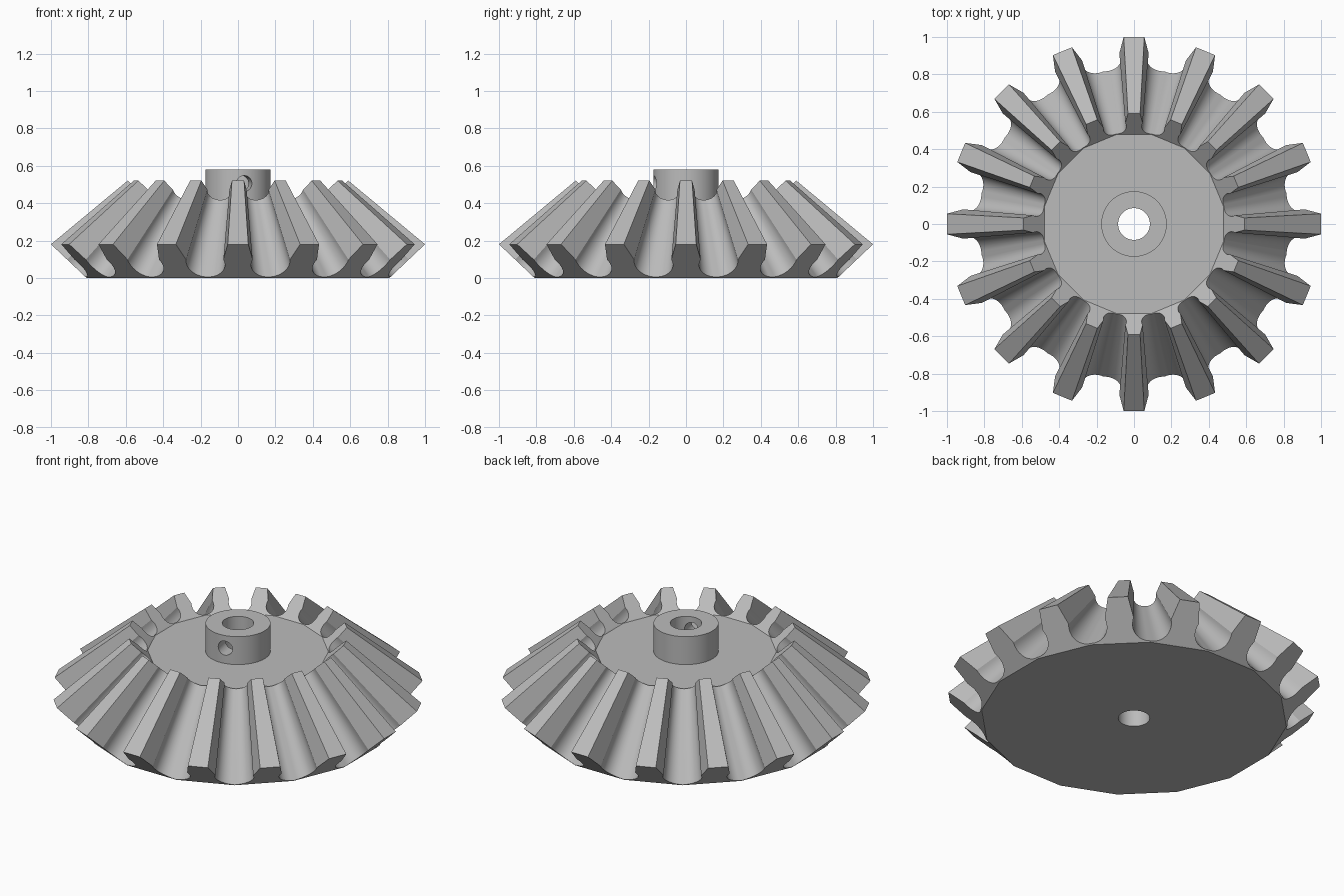
import bpy, bmesh, math
from mathutils import Matrix, Vector

if "Cube" in bpy.data.objects:
    bpy.data.objects.remove(bpy.data.objects["Cube"], do_unlink=True)

TEETH = 16
HALF = math.pi / TEETH
APEX = 1.01                      # height where all tooth lines meet
INNER = 0.59                     # inner end scale about the apex
BASE_R, TIP_R, TIP_Z = 0.81, 1.0, 0.18
SLANT = math.hypot(TIP_R - BASE_R, TIP_Z)
ROOT_RADIUS = 0.107

steel = bpy.data.materials.new("steel_grey")
steel.use_nodes = True
steel.diffuse_color = (0.5, 0.5, 0.5, 1)
steel.node_tree.nodes["Principled BSDF"].inputs["Base Color"].default_value = (0.5, 0.5, 0.5, 1)


def add_object(name, bm):
    bmesh.ops.recalc_face_normals(bm, faces=bm.faces)
    mesh = bpy.data.meshes.new(name)
    bm.to_mesh(mesh)
    bm.free()
    mesh.materials.append(steel)
    obj = bpy.data.objects.new(name, mesh)
    bpy.context.collection.objects.link(obj)
    return obj


def cylinder(name, radius, depth, matrix, segments=64):
    bm = bmesh.new()
    bmesh.ops.create_cone(bm, cap_ends=True, segments=segments, radius1=radius,
                          radius2=radius, depth=depth, matrix=matrix)
    return add_object(name, bm)


def activate(obj):
    bpy.ops.object.select_all(action='DESELECT')
    obj.select_set(True)
    bpy.context.view_layer.objects.active = obj


def cut(obj, cutter):
    activate(obj)
    mod = obj.modifiers.new("cut", 'BOOLEAN')
    mod.operation, mod.solver, mod.object = 'DIFFERENCE', 'EXACT', cutter
    bpy.ops.object.modifier_apply(modifier=mod.name)


# Half tooth profile: (radius, sideways offset, height), from root to tip
def half_profile():
    pts = []
    centre = 0.03 * SLANT + ROOT_RADIUS
    for i in range(13):
        a = math.radians(105) * i / 12
        s = (centre - ROOT_RADIUS * math.cos(a)) / SLANT
        r = BASE_R + (TIP_R - BASE_R) * s
        pts.append((r, r * math.tan(HALF) - ROOT_RADIUS * math.sin(a), TIP_Z * s))
    return pts + [(TIP_R, 0.055, TIP_Z)]


half = half_profile()
tooth = [(r, -u, z) for r, u, z in half] + half[:0:-1]   # next tooth supplies the last root


def ring(bm, scale, points):
    verts = []
    for k in range(TEETH):
        turn = Matrix.Rotation(2 * HALF * k, 3, 'Z')
        for r, u, z in points:
            p = turn @ Vector((r * scale, u * scale, APEX - (APEX - z) * scale))
            verts.append(bm.verts.new(p))
    return verts


# Gear body: the tooth outline lofted toward the apex
bm = bmesh.new()
corner = [(BASE_R, -BASE_R * math.tan(HALF), 0)]
n = len(tooth)
outlines = []
for scale in (1, INNER):
    outline, rim = ring(bm, scale, tooth), ring(bm, scale, corner)
    bm.faces.new(rim)
    for k in range(TEETH):
        end = [outline[(k * n + i) % len(outline)] for i in range(n + 1)]
        bm.faces.new(end + [rim[(k + 1) % TEETH], rim[k]])
    outlines.append(outline)
outer, inner = outlines
for i in range(len(outer)):
    j = (i + 1) % len(outer)
    bm.faces.new((outer[i], outer[j], inner[j], inner[i]))
gear = add_object("gear_body", bm)

# Hub collar
hub = cylinder("hub_collar", 0.175, 0.18, Matrix.Translation((0, 0, 0.49)))

# Shaft bore and set screw hole, the hole lined up with a gap between teeth
bore = cylinder("bore_cutter", 0.085, 2, Matrix.Identity(4))
screw = cylinder("screw_cutter", 0.042, 0.25,
                 Matrix.Rotation(HALF, 4, 'Z') @ Matrix.Translation((0, -0.145, 0.505))
                 @ Matrix.Rotation(math.pi / 2, 4, 'X'), 32)
cut(gear, bore)
cut(hub, bore)
cut(hub, screw)
for cutter in (bore, screw):
    bpy.data.objects.remove(cutter, do_unlink=True)

for obj in (gear, hub):
    activate(obj)
    bpy.ops.object.shade_smooth_by_angle(angle=math.radians(20))
